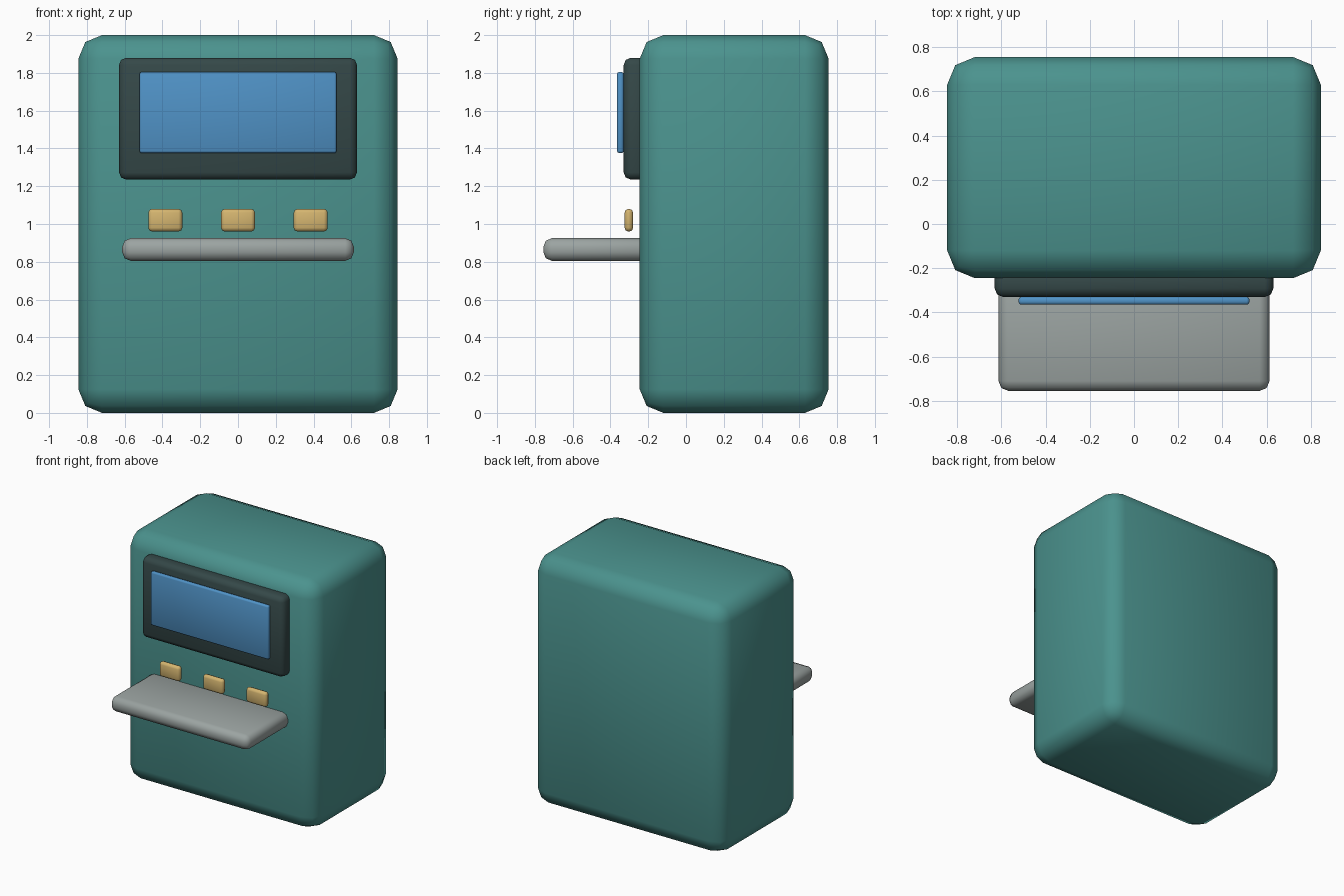
import bpy
import math

cube = bpy.data.objects.get("Cube")
if cube:
    bpy.data.objects.remove(cube, do_unlink=True)


def material(name, rgb):
    mat = bpy.data.materials.new(name)
    mat.use_nodes = True
    colour = (*rgb, 1.0)
    mat.diffuse_color = colour
    mat.node_tree.nodes["Principled BSDF"].inputs["Base Color"].default_value = colour
    return mat


def rounded_box(name, low, high, bevel, mat):
    """Bevelled box spanning two opposite corners."""
    centre = [(a + b) / 2 for a, b in zip(low, high)]
    bpy.ops.mesh.primitive_cube_add(size=1, location=centre)
    obj = bpy.context.object
    obj.name = name
    obj.scale = [b - a for a, b in zip(low, high)]
    bpy.ops.object.transform_apply(location=False, rotation=False, scale=True)
    mod = obj.modifiers.new("rounded_edges", "BEVEL")
    mod.width = bevel
    mod.segments = 2
    mod.limit_method = "NONE"
    bpy.ops.object.modifier_apply(modifier=mod.name)
    bpy.ops.object.shade_smooth_by_angle(angle=math.radians(50))
    obj.data.materials.append(mat)
    return obj


teal = material("teal", (0.07, 0.29, 0.27))
charcoal = material("charcoal", (0.035, 0.065, 0.065))
blue = material("screen_blue", (0.08, 0.29, 0.57))
gold = material("button_gold", (0.66, 0.46, 0.16))
grey = material("shelf_grey", (0.33, 0.37, 0.36))

# Cabinet
rounded_box("cabinet", (-0.845, -0.245, 0), (0.845, 0.755, 2), 0.125, teal)

# Display
rounded_box("screen_bezel", (-0.63, -0.33, 1.235), (0.63, -0.2, 1.88), 0.038, charcoal)
rounded_box("screen", (-0.522, -0.365, 1.375), (0.522, -0.33, 1.805), 0.012, blue)

# Row of buttons
for side, x in (("right", -0.385), ("middle", 0), ("left", 0.385)):
    rounded_box(f"button_{side}", (x - 0.09, -0.325, 0.96), (x + 0.09, -0.28, 1.08), 0.02, gold)

# Shelf
rounded_box("shelf", (-0.613, -0.755, 0.805), (0.613, -0.2, 0.925), 0.045, grey)
